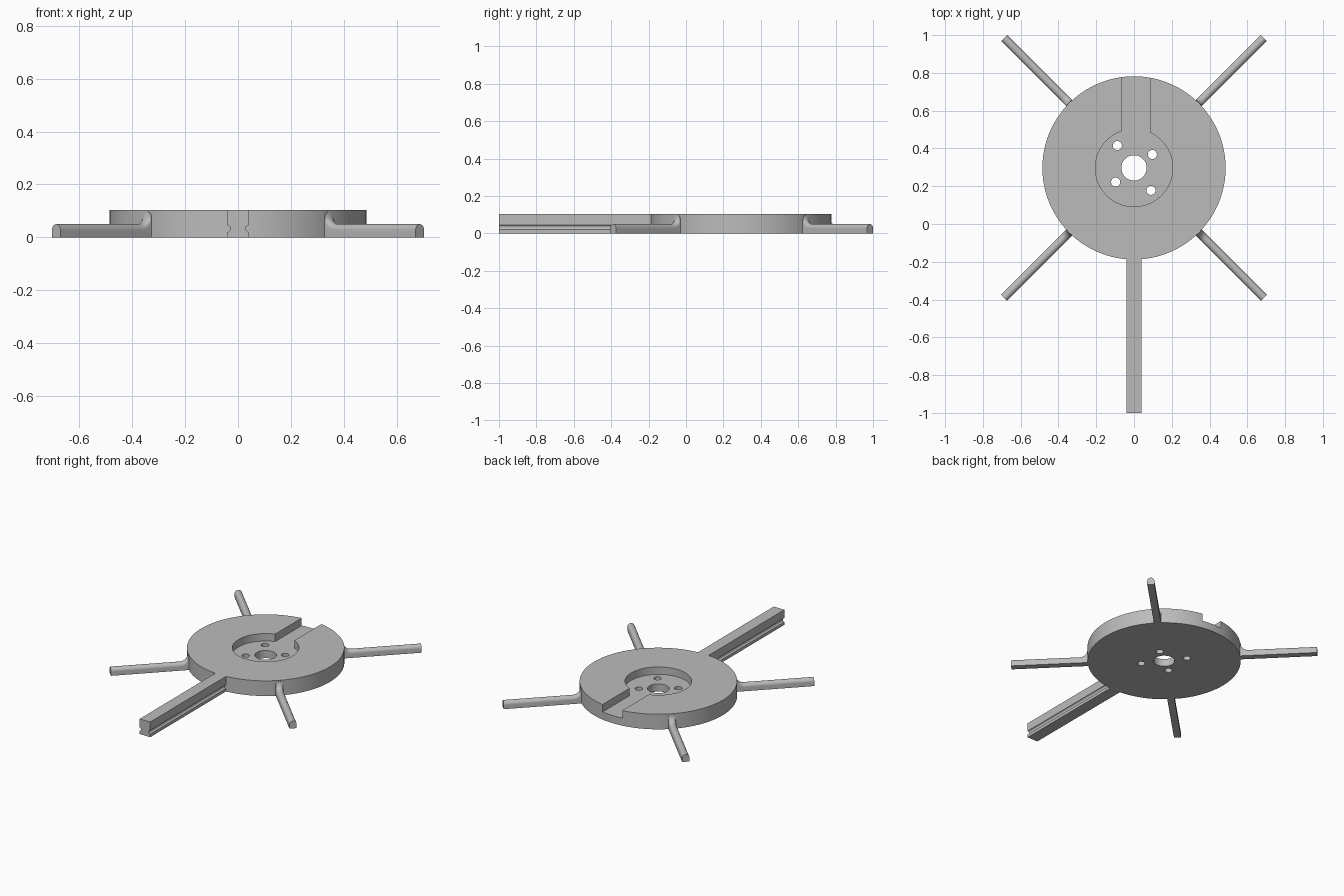
import bpy, bmesh, math
from mathutils import Vector

if "Cube" in bpy.data.objects:
    bpy.data.objects.remove(bpy.data.objects["Cube"], do_unlink=True)

CENTRE = Vector((0, 0.297, 0))
HEIGHT = 0.103
FLOOR = 0.052

grey = bpy.data.materials.new("plain_grey")
grey.use_nodes = True
grey.diffuse_color = (0.5, 0.5, 0.5, 1)
grey.node_tree.nodes["Principled BSDF"].inputs["Base Color"].default_value = (0.5, 0.5, 0.5, 1)


def loft(name, rings):
    """Skin matching closed rings and cap both ends."""
    bm = bmesh.new()
    loops = [[bm.verts.new(p) for p in ring] for ring in rings]
    n = len(loops[0])
    for a, b in zip(loops, loops[1:]):
        for i in range(n):
            j = (i + 1) % n
            bm.faces.new((a[i], a[j], b[j], b[i]))
    bm.faces.new(loops[0])
    bm.faces.new(loops[-1])
    bmesh.ops.recalc_face_normals(bm, faces=bm.faces)
    mesh = bpy.data.meshes.new(name)
    bm.to_mesh(mesh)
    bm.free()
    mesh.materials.append(grey)
    obj = bpy.data.objects.new(name, mesh)
    bpy.context.collection.objects.link(obj)
    return obj


def cylinder(name, x, y, radius, z0, z1, sides):
    angles = [math.tau * i / sides for i in range(sides)]
    return loft(name, [[(x + radius * math.cos(a), y + radius * math.sin(a), z)
                        for a in angles] for z in (z0, z1)])


def activate(obj):
    bpy.ops.object.select_all(action='DESELECT')
    obj.select_set(True)
    bpy.context.view_layer.objects.active = obj


def cut(obj, cutter):
    cutter.hide_render = True
    mod = obj.modifiers.new("cut", 'BOOLEAN')
    mod.operation = 'DIFFERENCE'
    mod.solver = 'EXACT'
    mod.object = cutter
    activate(obj)
    bpy.ops.object.modifier_apply(modifier=mod.name)
    bpy.data.objects.remove(cutter, do_unlink=True)


def smooth(obj):
    activate(obj)
    bpy.ops.object.shade_smooth_by_angle(angle=math.radians(30))


# Round hub with recess, keyway slot and bolt holes
hub = cylinder("hub_disc", 0, CENTRE.y, 0.485, 0, HEIGHT, 128)
cut(hub, cylinder("recess_cutter", 0, CENTRE.y, 0.205, FLOOR, 0.2, 96))
cut(hub, loft("slot_cutter", [[(x, y, z) for x, z in
    ((-0.065, FLOOR), (0.085, FLOOR), (0.085, 0.2), (-0.065, 0.2))]
    for y in (CENTRE.y + 0.1, 0.9)]))
cut(hub, cylinder("bore_cutter", 0, CENTRE.y, 0.067, -0.1, 0.2, 64))
for x, y in ((-0.088, 0.415), (0.097, 0.368), (0.09, 0.178), (-0.097, 0.222)):
    cut(hub, cylinder("bolt_cutter", x, y, 0.024, -0.1, 0.2, 32))
smooth(hub)

# Long front rail with a rounded groove along each side
groove = [(0.04 - 0.011 * math.sin(t), 0.033 - 0.013 * math.cos(t))
          for t in (math.pi * i / 8 for i in range(9))]
half = [(0.04, 0)] + groove + [(0.04, HEIGHT)]
profile = half + [(-x, z) for x, z in reversed(half)]
rail = loft("front_rail", [[(x, y, z) for x, z in profile] for y in (-1, -0.17)])
smooth(rail)

# Four arched legs that sweep up into the hub wall
HALF_WIDTH = 0.0225
LEG_TOP = 0.05
SWEEP = 0.048


def arch(direction, distance, top):
    side = Vector((-direction.y, direction.x, 0))
    points = [(HALF_WIDTH, 0)]
    points += [(HALF_WIDTH * math.cos(t), top - HALF_WIDTH + HALF_WIDTH * math.sin(t))
               for t in (math.pi * i / 16 for i in range(17))]
    points.append((-HALF_WIDTH, 0))
    return [CENTRE + direction * distance + side * s + Vector((0, 0, z)) for s, z in points]


for name, sx, sy in (("front_left_leg", 1, -1), ("front_right_leg", -1, -1),
                     ("back_left_leg", 1, 1), ("back_right_leg", -1, 1)):
    d = Vector((sx, sy, 0)).normalized()
    rings = [arch(d, 0.45, LEG_TOP + SWEEP)]
    for i in range(13):
        t = math.pi / 2 * i / 12
        rings.append(arch(d, 0.487 + SWEEP * (1 - math.cos(t)),
                          LEG_TOP + SWEEP * (1 - math.sin(t))))
    rings.append(arch(d, 0.972, LEG_TOP))
    smooth(loft(name, rings))
